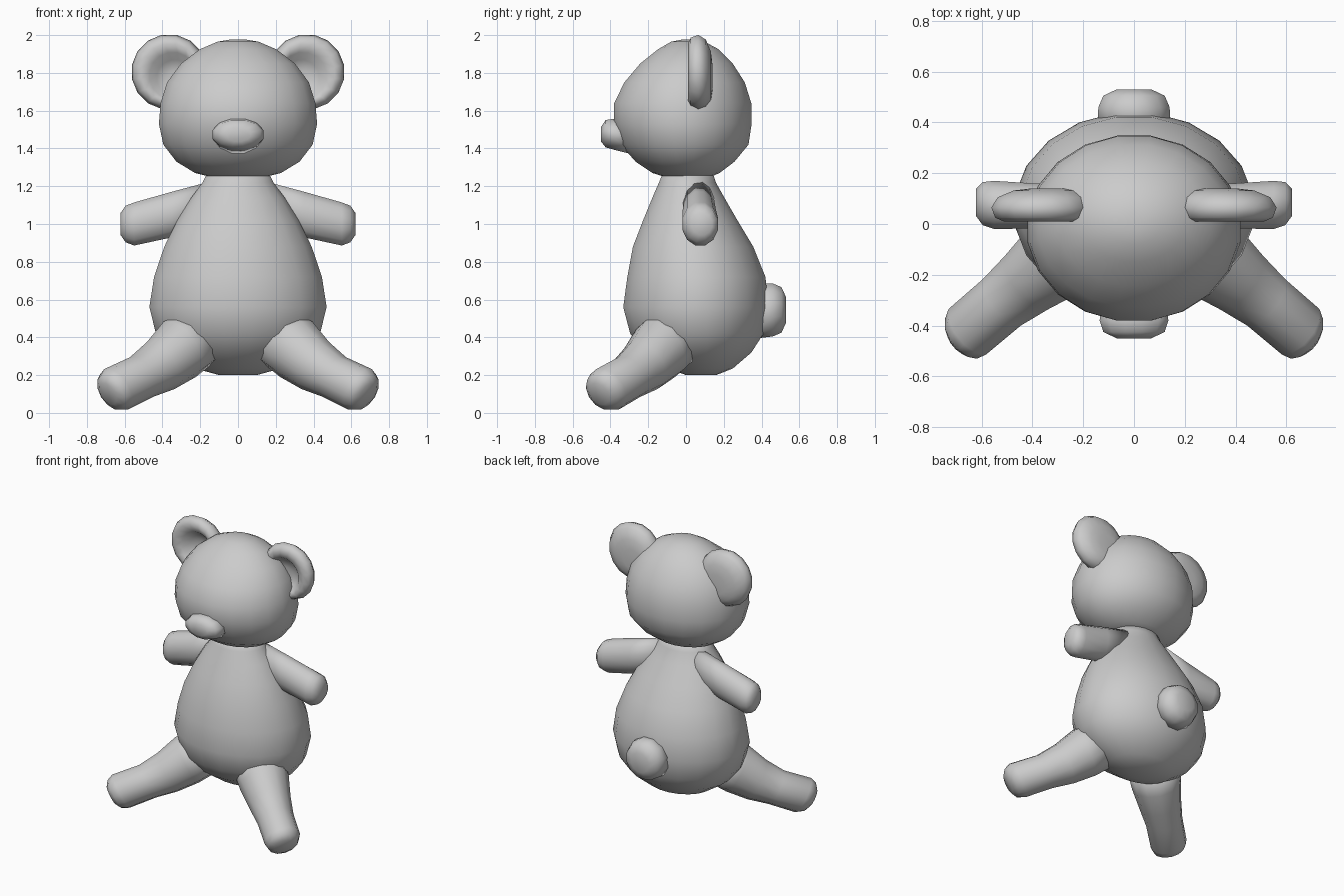
import bpy, bmesh, math
from mathutils import Vector

X, Y, Z = Vector((1, 0, 0)), Vector((0, 1, 0)), Vector((0, 0, 1))


def loft(name, rings, u, v, n, mirror=False):
    """Skin elliptical rings (centre, half size along u, half size along v)."""
    bm = bmesh.new()
    loops = []
    for c, a, b in rings:
        loop = []
        for i in range(n):
            t = 2 * math.pi * (i + 0.5) / n
            loop.append(bm.verts.new(Vector(c) + u * a * math.cos(t) + v * b * math.sin(t)))
        loops.append(loop)
    for lo, hi in zip(loops, loops[1:]):
        for i in range(n):
            j = (i + 1) % n
            bm.faces.new((lo[i], lo[j], hi[j], hi[i]))
    bm.faces.new(loops[0])
    bm.faces.new(loops[-1])
    bmesh.ops.recalc_face_normals(bm, faces=bm.faces)
    for f in bm.faces:
        f.smooth = True
    me = bpy.data.meshes.new(name)
    bm.to_mesh(me)
    bm.free()
    ob = bpy.data.objects.new(name, me)
    bpy.context.collection.objects.link(ob)
    if mirror:
        ob.modifiers.new("Mirror", 'MIRROR')
    return ob


def upright(rows):
    """Rows of (height, half width, front y, back y) to rings."""
    return [((0, (f + b) / 2, z), w, (b - f) / 2) for z, w, f, b in rows]


# Pear-shaped body
loft("body", upright([
    (0.20, 0.10, 0.00, 0.16), (0.235, 0.23, -0.10, 0.25), (0.32, 0.36, -0.22, 0.35),
    (0.42, 0.44, -0.30, 0.415), (0.56, 0.475, -0.337, 0.442), (0.72, 0.45, -0.315, 0.425),
    (0.88, 0.395, -0.285, 0.36), (1.02, 0.325, -0.23, 0.275), (1.14, 0.25, -0.18, 0.205),
    (1.22, 0.19, -0.145, 0.16), (1.28, 0.16, -0.12, 0.14)]), X, Y, 20)

# Head
loft("head", upright([
    (1.245, 0.13, -0.10, 0.12), (1.27, 0.23, -0.18, 0.18), (1.33, 0.33, -0.27, 0.26),
    (1.42, 0.40, -0.35, 0.335), (1.53, 0.424, -0.385, 0.352), (1.64, 0.415, -0.385, 0.35),
    (1.75, 0.38, -0.33, 0.315), (1.85, 0.305, -0.245, 0.25), (1.925, 0.205, -0.15, 0.175),
    (1.965, 0.11, -0.08, 0.10), (1.977, 0.04, -0.02, 0.04)]), X, Y, 20)

# Nose
loft("nose", [((0, -0.30, 1.46), 0.13, 0.09), ((0, -0.38, 1.475), 0.14, 0.085),
              ((0, -0.425, 1.478), 0.125, 0.075), ((0, -0.45, 1.475), 0.07, 0.04)], X, Z, 12)

# Tail
loft("tail", [((0, 0.38, 0.54), 0.15, 0.15), ((0, 0.46, 0.545), 0.145, 0.145),
              ((0, 0.505, 0.545), 0.125, 0.125), ((0, 0.53, 0.545), 0.07, 0.07)], X, Z, 12)

# Cupped ears
e = (0.365, 1.805)
loft("ear", [((e[0] - s, y, e[1] - s), r, r) for y, r, s in [
    (0.14, 0.07, 0.03), (0.132, 0.13, 0.02), (0.105, 0.18, 0.005), (0.065, 0.2, 0),
    (0.025, 0.185, 0), (0.01, 0.155, 0.005), (0.025, 0.125, 0.02), (0.07, 0.095, 0.03),
    (0.085, 0.04, 0.03)]], X, Z, 16, True)

# Arms
loft("arm", [((0.16, 0.065, 1.115), 0.085, 0.11), ((0.35, 0.07, 1.05), 0.09, 0.125),
             ((0.55, 0.075, 1.0), 0.098, 0.118), ((0.595, 0.08, 1.0), 0.088, 0.10),
             ((0.622, 0.085, 1.0), 0.055, 0.06)], Y, Z, 12, True)

# Legs, splayed forward and down
d = Vector((0.43, -0.35, -0.29)).normalized()
side = d.cross(Z).normalized()
up = side.cross(d)
loft("leg", [((0.21, -0.06, 0.41), 0.175, 0.165), ((0.31, -0.14, 0.335), 0.165, 0.17),
             ((0.41, -0.22, 0.25), 0.14, 0.145), ((0.51, -0.30, 0.19), 0.122, 0.122),
             ((0.645, -0.415, 0.125), 0.12, 0.125), ((0.672, -0.445, 0.108), 0.103, 0.105),
             ((0.69, -0.462, 0.10), 0.065, 0.065)], side, up, 12, True)
